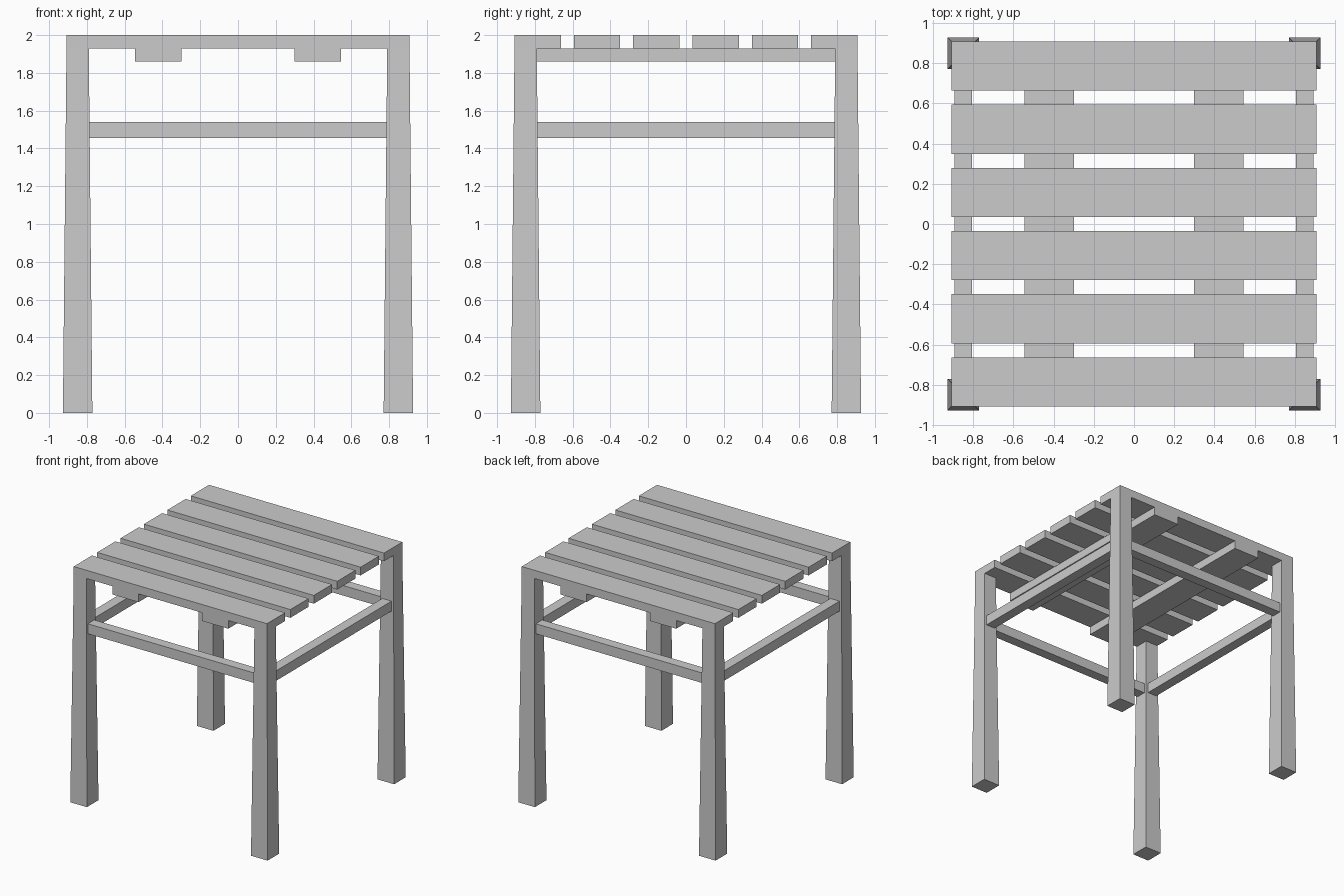
import bpy, bmesh

if "Cube" in bpy.data.objects:
    bpy.data.objects.remove(bpy.data.objects["Cube"])


def box(name, x, y, z):
    """Axis-aligned box from (min, max) ranges."""
    bm = bmesh.new()
    bmesh.ops.create_cube(bm, size=1)
    for v in bm.verts:
        v.co = [r[0] if c < 0 else r[1] for c, r in zip(v.co, (x, y, z))]
    mesh = bpy.data.meshes.new(name)
    bm.to_mesh(mesh)
    bm.free()
    obj = bpy.data.objects.new(name, mesh)
    bpy.context.collection.objects.link(obj)
    return obj


TOP, SLAT_Z, BOARD_Z = 2.0, 1.93, 1.86
EDGE = 0.908          # half size of the seat
WIDTH = 0.245         # plank width

# Seat slats
for i in range(6):
    y = (i - 2.5) * (2 * EDGE - WIDTH) / 5
    box(f"seat_slat_{i + 1}", (-EDGE, EDGE), (y - WIDTH / 2, y + WIDTH / 2), (SLAT_Z, TOP))

# Boards under the slats, running front to back
for side, x in (("left", -0.422), ("right", 0.422)):
    box(f"{side}_under_board", (x - WIDTH / 2, x + WIDTH / 2), (-EDGE, EDGE), (BOARD_Z, SLAT_Z))

# Legs, widening towards the floor
LEG, SPREAD = 0.849, 0.156 / 0.118
for fb, sy in (("front", -1), ("back", 1)):
    for lr, sx in (("left", -1), ("right", 1)):
        leg = box(f"{fb}_{lr}_leg", (-0.059, 0.059), (-0.059, 0.059), (0, SLAT_Z))
        for v in leg.data.vertices:
            if v.co.z < 0.1:
                v.co.x *= SPREAD
                v.co.y *= SPREAD
        leg.location = (sx * LEG, sy * LEG, 0)

# Rails between the legs
SPAN, RAIL_Z = (-0.787, 0.787), (1.455, 1.54)
for s, fb, lr in ((-1, "front", "left"), (1, "back", "right")):
    across = (s * LEG - 0.043, s * LEG + 0.043)
    box(f"{fb}_rail", SPAN, across, RAIL_Z)
    box(f"{lr}_rail", across, SPAN, RAIL_Z)
